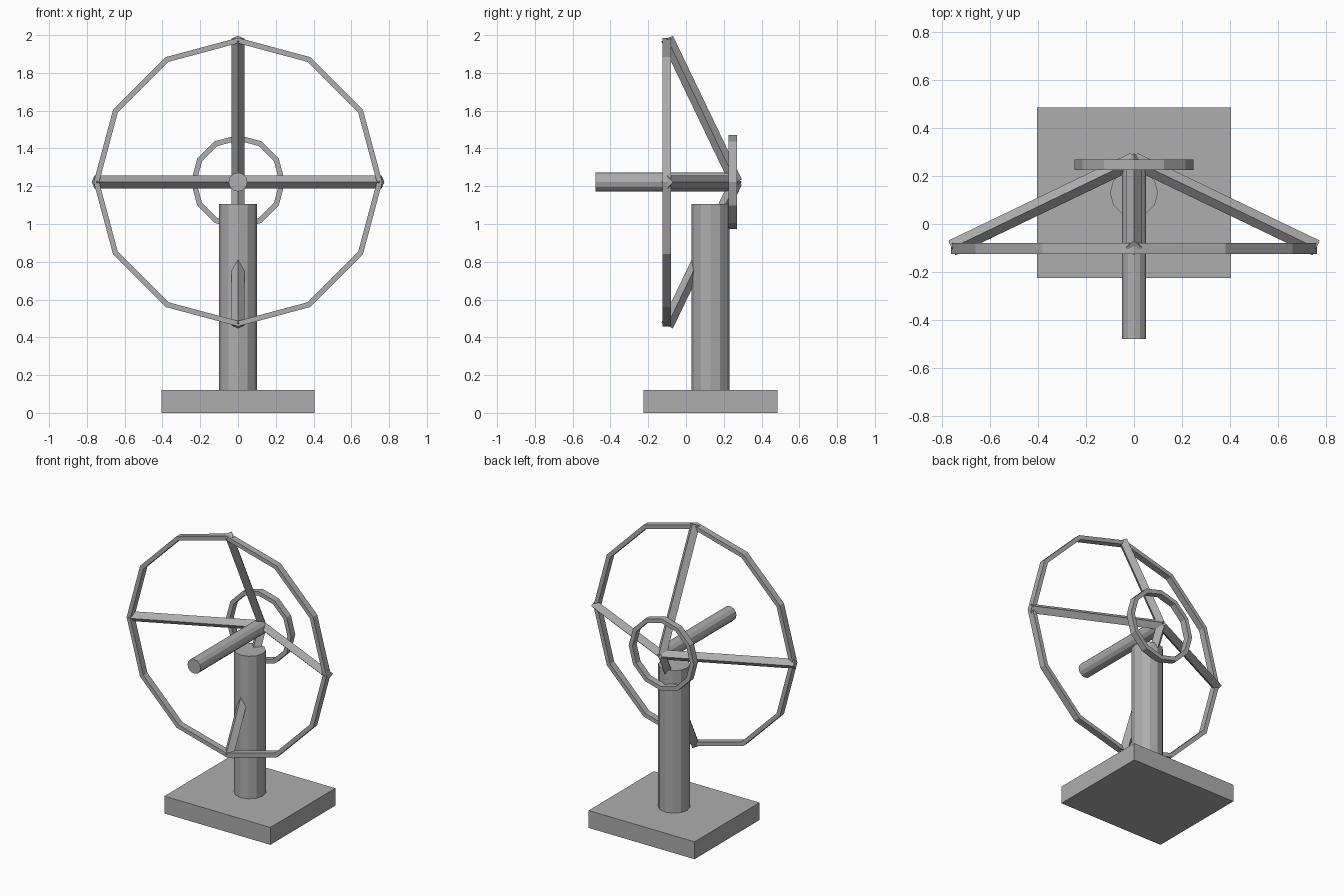
import bpy
import bmesh
from math import pi
from mathutils import Matrix, Vector

cube = bpy.data.objects.get("Cube")
if cube:
    bpy.data.objects.remove(cube, do_unlink=True)

grey = bpy.data.materials.new("plain grey")
grey.use_nodes = True
grey.diffuse_color = (0.42, 0.42, 0.42, 1)
grey.node_tree.nodes["Principled BSDF"].inputs["Base Color"].default_value = grey.diffuse_color

AXIS_Z = 1.222          # height of the dish axis


def add_object(name, bm):
    bmesh.ops.recalc_face_normals(bm, faces=bm.faces)
    mesh = bpy.data.meshes.new(name)
    bm.to_mesh(mesh)
    bm.free()
    mesh.materials.append(grey)
    obj = bpy.data.objects.new(name, mesh)
    bpy.context.collection.objects.link(obj)
    return obj


def rod(name, start, end, radius, sides, turn=0):
    """Prism between two points, turned about the dish axis."""
    a, b = Vector(start), Vector(end)
    d = b - a
    # all rods lie in the YZ plane, so one tilt about X aims them
    tilt = Vector((0, 0, 1)).rotation_difference(d).to_matrix().to_4x4()
    hub = Matrix.Translation((0, 0, AXIS_Z))
    spin = hub @ Matrix.Rotation(turn, 4, "Y") @ hub.inverted()
    bm = bmesh.new()
    bmesh.ops.create_cone(bm, cap_ends=True, segments=sides, radius1=radius,
                          radius2=radius, depth=d.length,
                          matrix=spin @ Matrix.Translation((a + b) / 2) @ tilt)
    return add_object(name, bm)


def ring(name, outer, inner, front, back):
    """Twelve-sided hoop with a rectangular section around the dish axis."""
    bm = bmesh.new()
    section = [bm.verts.new((0, y, AXIS_Z + r)) for r, y in
               ((outer, front), (outer, back), (inner, back), (inner, front))]
    edges = [bm.edges.new((section[i], section[i - 1])) for i in range(4)]
    bmesh.ops.spin(bm, geom=section + edges, cent=(0, 0, AXIS_Z), axis=(0, 1, 0),
                   angle=2 * pi, steps=12)
    bmesh.ops.remove_doubles(bm, verts=bm.verts, dist=0.001)
    return add_object(name, bm)


# Base slab
bm = bmesh.new()
bmesh.ops.create_cube(bm, size=1, matrix=Matrix.Translation((0, 0.13, 0.06))
                      @ Matrix.Diagonal((0.81, 0.71, 0.12, 1)))
add_object("base", bm)

# Column and forward tube
rod("column", (0, 0.13, 0.12), (0, 0.13, 1.105), 0.1, 12)
rod("feed_tube", (0, 0.25, AXIS_Z), (0, -0.48, AXIS_Z), 0.05, 12)

# Dish hoops
ring("large_ring", 0.764, 0.735, -0.125, -0.08)
ring("small_ring", 0.249, 0.22, 0.225, 0.27)

# Four spokes from the rear hub to the large ring
for i, side in enumerate(("top", "left", "bottom", "right")):
    rod(side + "_spoke", (0, 0.265, AXIS_Z), (0, -0.1, AXIS_Z + 0.76),
        0.034, 4, i * pi / 2)
